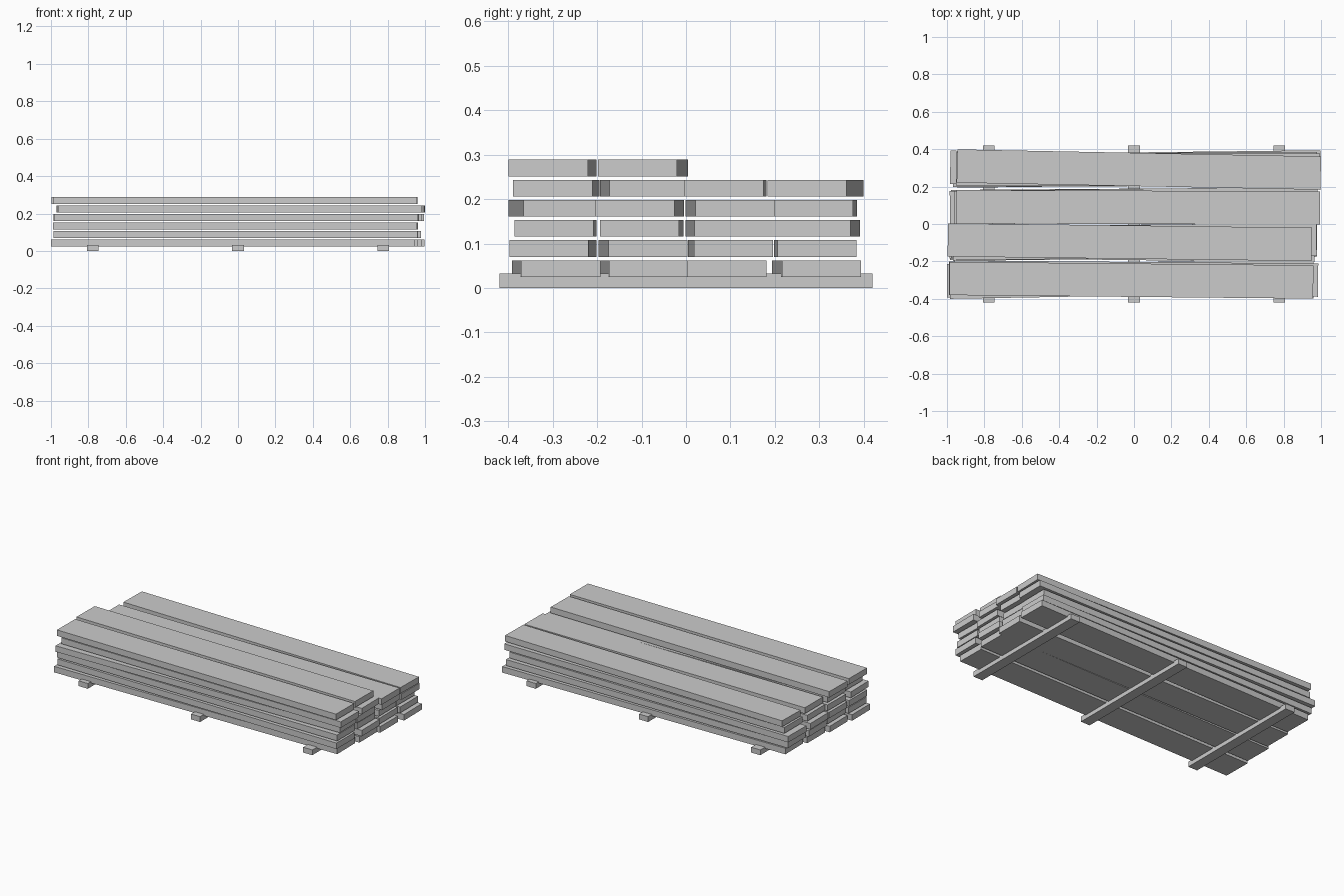
import bpy
import math

LENGTH, WIDTH, THICK = 1.945, 0.178, 0.0375
FIRST_Z, PITCH = 0.0435, 0.0453


def box(name, size, loc, yaw=0.0):
    bpy.ops.mesh.primitive_cube_add(size=1, location=loc, rotation=(0, 0, yaw))
    ob = bpy.context.object
    ob.name = name
    ob.scale = size
    bpy.ops.object.transform_apply(location=False, rotation=False, scale=True)
    return ob


# Bearers under the stack
for i, x in enumerate((-0.777, 0, 0.777)):
    box(f"bearer_{i + 1}", (0.063, 0.84, 0.033), (x, 0, 0.0165))

# Plank layers, bottom to top: (x shift, y at right end, y drift towards left end)
layers = [
    [(-0.027, -0.282, -0.021), (-0.012, -0.084, -0.019), (0.008, 0.092, -0.002), (0.025, 0.305, -0.022)],
    [(-0.012, -0.308, 0.018), (0.006, -0.086, -0.022), (-0.005, 0.107, -0.014), (0.005, 0.295, -0.008)],
    [(-0.016, -0.297, 0.007), (-0.014, -0.105, 0.010), (-0.012, 0.108, -0.020), (-0.010, 0.281, 0.022)],
    [(-0.012, -0.277, -0.034), (-0.006, -0.115, 0.022), (0.010, 0.110, -0.022), (0.022, 0.287, 0.009)],
    [(0.012, -0.300, 0.016), (0.004, -0.083, -0.022), (0.023, 0.086, 0.006), (0.026, 0.272, 0.038)],
    [(-0.014, -0.310, 0.019), (-0.023, -0.109, 0.024)],
]
for r, row in enumerate(layers):
    for c, (x, y_right, drift) in enumerate(row):
        box(f"plank_{r + 1}_{c + 1}", (LENGTH, WIDTH, THICK),
            (x, y_right + drift / 2, FIRST_Z + r * PITCH),
            -math.atan2(drift, LENGTH))
